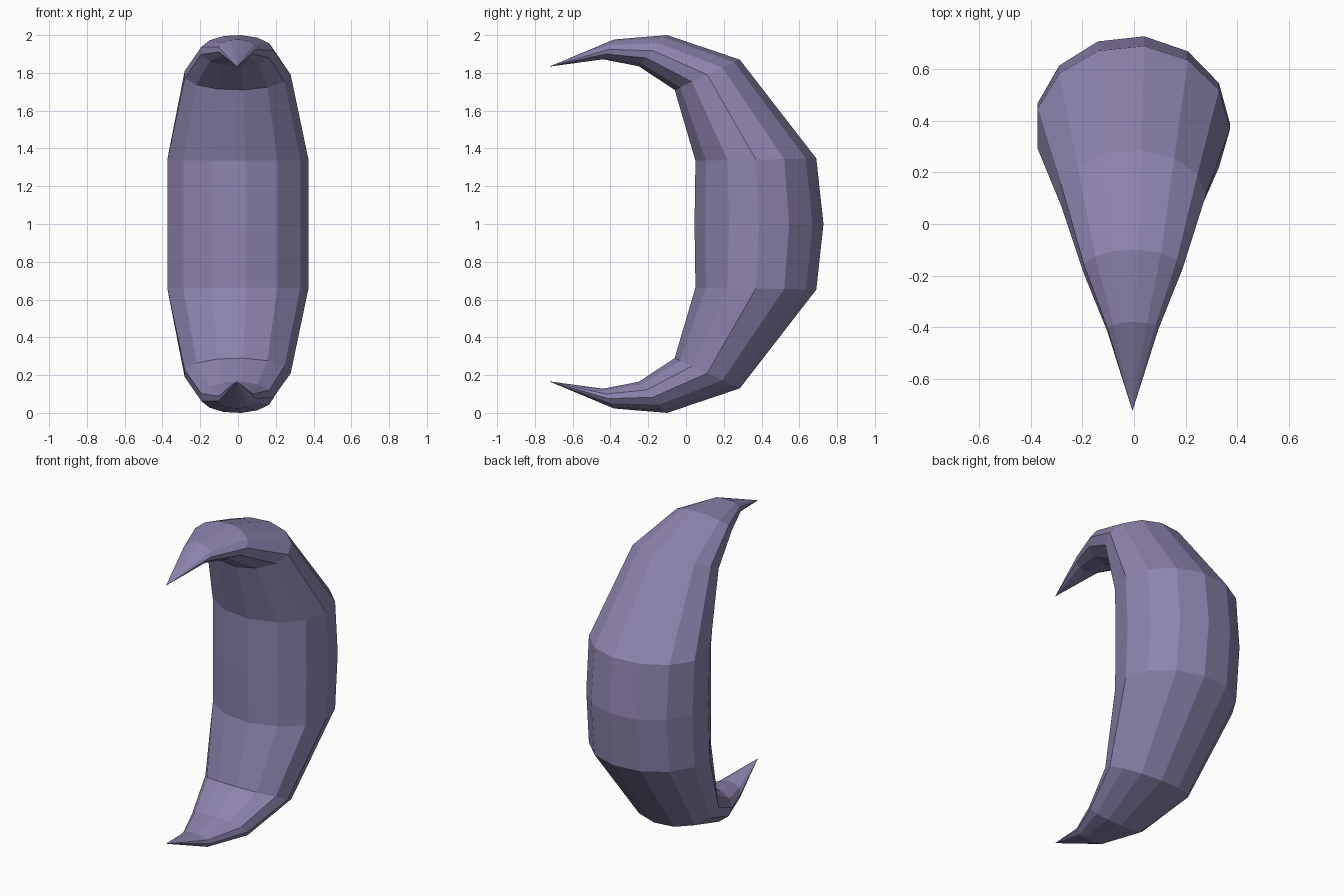
import bpy, bmesh, math

if "Cube" in bpy.data.objects:
    bpy.data.objects.remove(bpy.data.objects["Cube"])

SIDES = 13
X0 = -0.006          # odd side count shifts the axis slightly off centre

# Upper half cross-sections: inner point (y, z), outer point (y, z), half width
upper = [
    ((0.05, 1.335), (0.69, 1.347), 0.379),
    ((-0.06, 1.71), (0.285, 1.87), 0.285),
    ((-0.25, 1.835), (-0.10, 2.0), 0.194),
    ((-0.44, 1.872), (-0.38, 1.977), 0.10),
]
middle = ((0.045, 1.0), (0.728, 1.0), 0.379)
TIP = (-0.725, 1.833)


def flip(ring):
    (yi, zi), (yo, zo), w = ring
    return ((yi, 2 - zi), (yo, 2 - zo), w)


rings = [flip(r) for r in reversed(upper)] + [middle] + upper

mat = bpy.data.materials.new("dusty purple")
mat.diffuse_color = (0.27, 0.228, 0.425, 1)
mat.use_nodes = True
mat.node_tree.nodes["Principled BSDF"].inputs["Base Color"].default_value = mat.diffuse_color

# Crescent horn: tapered 13-sided tube with a point at each end
bm = bmesh.new()
loops = []
for (yi, zi), (yo, zo), w in rings:
    cy, cz = (yi + yo) / 2, (zi + zo) / 2
    hy, hz = (yo - yi) / 2 / 0.993, (zo - zi) / 2 / 0.993
    loop = []
    for i in range(SIDES):
        a = math.tau * i / SIDES
        s = math.sin(a)
        loop.append(bm.verts.new((X0 + w * math.cos(a), cy + hy * s, cz + hz * s)))
    loops.append(loop)

low_tip = bm.verts.new((X0, TIP[0], 2 - TIP[1]))
high_tip = bm.verts.new((X0, TIP[0], TIP[1]))
for i in range(SIDES):
    j = (i + 1) % SIDES
    for a, b in zip(loops, loops[1:]):
        bm.faces.new((a[i], a[j], b[j], b[i]))
    bm.faces.new((low_tip, loops[0][j], loops[0][i]))
    bm.faces.new((high_tip, loops[-1][i], loops[-1][j]))
bmesh.ops.recalc_face_normals(bm, faces=bm.faces[:])

mesh = bpy.data.meshes.new("crescent_horn")
bm.to_mesh(mesh)
bm.free()
mesh.materials.append(mat)
obj = bpy.data.objects.new("crescent_horn", mesh)
bpy.context.collection.objects.link(obj)
